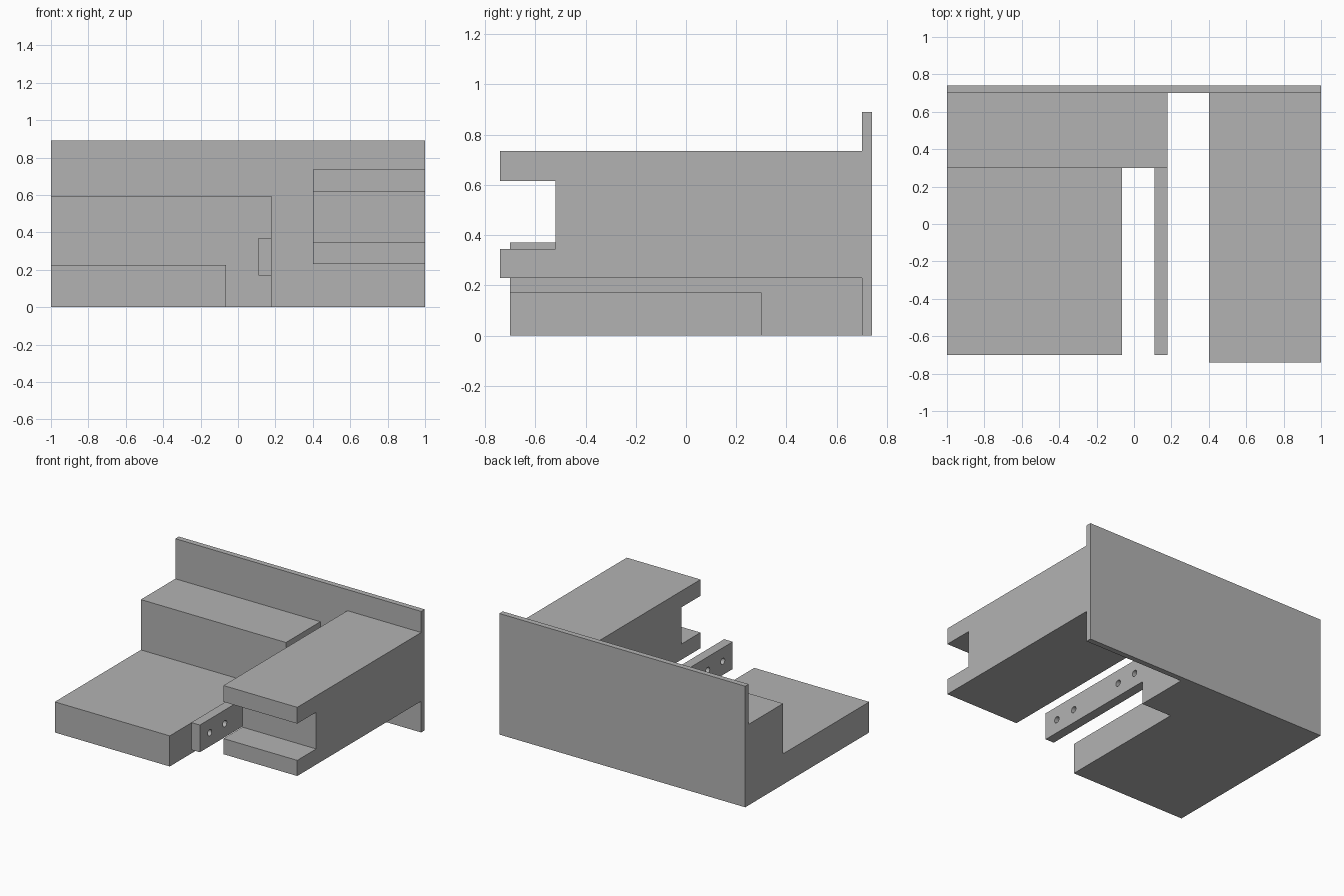
import bpy
import bmesh
from math import radians
from mathutils import Matrix

cube = bpy.data.objects.get("Cube")
if cube:
    bpy.data.objects.remove(cube, do_unlink=True)

# One plain grey for everything
grey = bpy.data.materials.new("plain_grey")
grey.use_nodes = True
colour = (0.45, 0.45, 0.45, 1)
grey.diffuse_color = colour
grey.node_tree.nodes["Principled BSDF"].inputs["Base Color"].default_value = colour


def finish(name, bm):
    """Turn a bmesh into a named grey object."""
    bmesh.ops.recalc_face_normals(bm, faces=bm.faces)
    mesh = bpy.data.meshes.new(name)
    bm.to_mesh(mesh)
    bm.free()
    mesh.materials.append(grey)
    obj = bpy.data.objects.new(name, mesh)
    bpy.context.collection.objects.link(obj)
    return obj


def prism(name, profile, x0, x1):
    """Extrude a (y, z) side profile from x0 to x1."""
    bm = bmesh.new()
    face = bm.faces.new([bm.verts.new((x0, y, z)) for y, z in profile])
    result = bmesh.ops.extrude_face_region(bm, geom=[face])
    moved = [v for v in result["geom"] if isinstance(v, bmesh.types.BMVert)]
    bmesh.ops.translate(bm, verts=moved, vec=(x1 - x0, 0, 0))
    return finish(name, bm)


def box(name, x, y, z):
    """Box given as (low, high) pairs on each axis."""
    return prism(name, [(y[0], z[0]), (y[1], z[0]), (y[1], z[1]), (y[0], z[1])], *x)


WALL_Y, STEP_Y, FRONT_Y = 0.70, 0.30, -0.70

# Upright panel, step and low platform
box("back_panel", (-1, 1), (WALL_Y, 0.74), (0, 0.89))
box("upper_step", (-1, 0.18), (STEP_Y, WALL_Y), (0, 0.595))
box("low_platform", (-1, -0.065), (FRONT_Y, STEP_Y), (0, 0.225))

# Raised arm with a slot across its front end
prism("slotted_arm",
      [(-0.74, 0.23), (WALL_Y, 0.23), (WALL_Y, 0.735), (-0.74, 0.735),
       (-0.74, 0.615), (-0.52, 0.615), (-0.52, 0.345), (-0.74, 0.345)],
      0.40, 1)

# Thin bar with two pairs of drilled holes
bar = box("drilled_bar", (0.11, 0.18), (FRONT_Y, STEP_Y), (0.17, 0.37))
bm = bmesh.new()
for y in (-0.585, -0.41, 0.05, 0.22):
    place = Matrix.Translation((0.145, y, 0.27)) @ Matrix.Rotation(radians(90), 4, "Y")
    bmesh.ops.create_cone(bm, cap_ends=True, segments=24, radius1=0.023,
                          radius2=0.023, depth=0.2, matrix=place)
drills = finish("bar_hole_cutter", bm)
drills.hide_render = True
drills.hide_viewport = True
cut = bar.modifiers.new("holes", "BOOLEAN")
cut.operation = "DIFFERENCE"
cut.solver = "EXACT"
cut.object = drills
